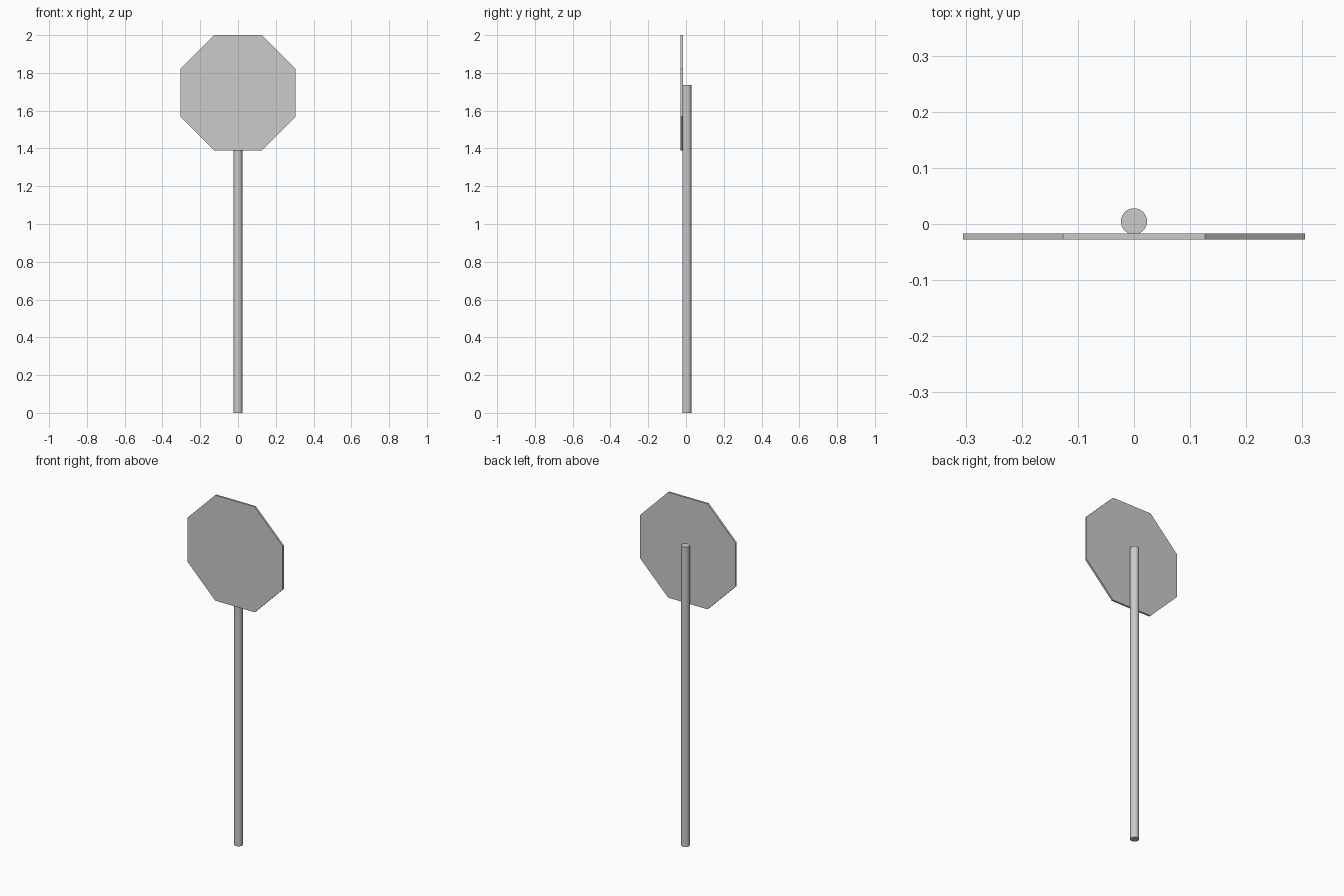
import bpy
import math

if "Cube" in bpy.data.objects:
    bpy.data.objects.remove(bpy.data.objects["Cube"])

APOTHEM = 0.305      # half width of the octagon across its flats
PANEL_Z = 2.0 - APOTHEM
PANEL_DEPTH = 0.011
HALF_DEPTH = 0.028   # half of the overall depth
POLE_RADIUS = 0.0233
POLE_HEIGHT = 1.735

# Round pole standing on the ground behind the panel
bpy.ops.mesh.primitive_cylinder_add(
    vertices=32, radius=POLE_RADIUS, depth=POLE_HEIGHT,
    location=(0, HALF_DEPTH - POLE_RADIUS, POLE_HEIGHT / 2))
pole = bpy.context.object
pole.name = "pole"
bpy.ops.object.shade_smooth_by_angle(angle=math.radians(30))

# Octagonal sign panel with flat sides at top, bottom, left and right
bpy.ops.mesh.primitive_cylinder_add(
    vertices=8, radius=APOTHEM / math.cos(math.pi / 8), depth=PANEL_DEPTH,
    rotation=(0, 0, math.pi / 8))
panel = bpy.context.object
panel.name = "sign_panel"
bpy.ops.object.transform_apply(rotation=True)
panel.rotation_euler = (math.pi / 2, 0, 0)
panel.location = (0, -HALF_DEPTH + PANEL_DEPTH / 2, PANEL_Z)
